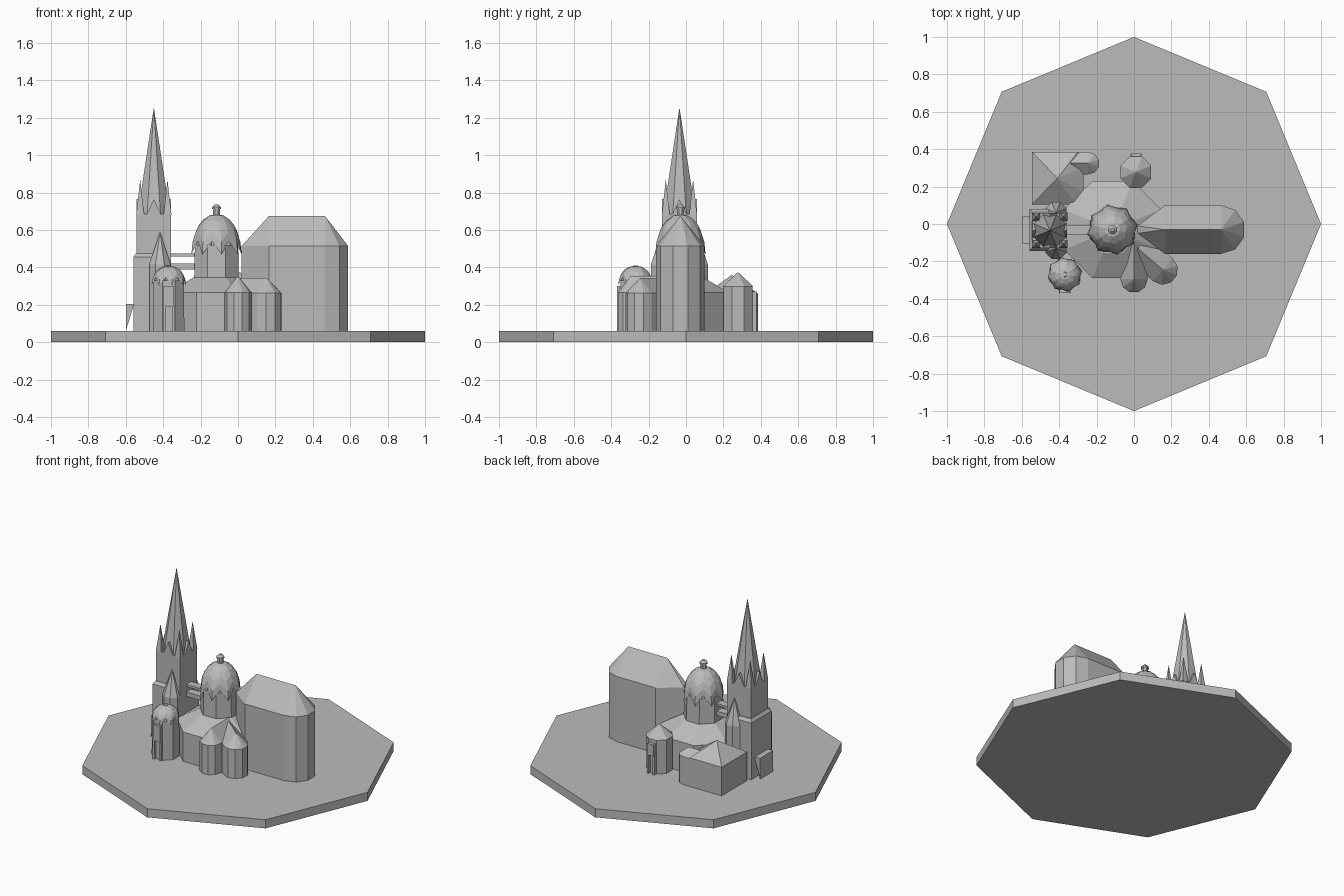
import bpy, bmesh
from math import sin, cos, pi, radians
from mathutils import Vector

cube = bpy.data.objects.get("Cube")
if cube:
    bpy.data.objects.remove(cube, do_unlink=True)

stone = bpy.data.materials.new("grey_stone")
stone.use_nodes = True
GREY = (0.5, 0.5, 0.5, 1)
stone.diffuse_color = GREY
stone.node_tree.nodes["Principled BSDF"].inputs["Base Color"].default_value = GREY

GROUND = 0.06
SINK = 0.05


def finish(name, bm):
    bmesh.ops.recalc_face_normals(bm, faces=bm.faces[:])
    mesh = bpy.data.meshes.new(name)
    bm.to_mesh(mesh)
    bm.free()
    mesh.materials.append(stone)
    obj = bpy.data.objects.new(name, mesh)
    bpy.context.collection.objects.link(obj)
    return obj


def hull(name, points):
    """Convex solid around the given points."""
    bm = bmesh.new()
    for p in points:
        bm.verts.new(p)
    res = bmesh.ops.convex_hull(bm, input=bm.verts[:])
    loose = {g for g in res["geom_interior"] + res["geom_unused"]
             if isinstance(g, bmesh.types.BMVert)}
    bmesh.ops.delete(bm, geom=list(loose), context="VERTS")
    bmesh.ops.dissolve_limit(bm, angle_limit=radians(1), verts=bm.verts[:], edges=bm.edges[:])
    return finish(name, bm)


def ring(x, y, z, r, n=8, turn=0.5):
    return [(x + r * cos(2 * pi * (i + turn) / n), y + r * sin(2 * pi * (i + turn) / n), z)
            for i in range(n)]


def box(name, x0, x1, y0, y1, z0, z1):
    return hull(name, [(x, y, z) for x in (x0, x1) for y in (y0, y1) for z in (z0, z1)])


def turret(name, x, y, r, eave, top, overhang=0.0, n=8):
    """Polygonal shaft with a pointed roof."""
    hull(name + "_shaft", ring(x, y, SINK, r, n) + ring(x, y, eave, r, n))
    hull(name + "_roof", ring(x, y, eave, r + overhang, n) + [(x, y, top)])


def apse(name, start, end, r, eave, ridge, steps=5, nose=None):
    """Long hall with a ridge roof, a faceted round end and an optional pointed start."""
    a, b = Vector(start), Vector(end)
    d = (b - a).normalized()
    side = Vector((-d.y, d.x))
    plan = [b + r * (cos(t) * d + sin(t) * side)
            for t in [pi * i / steps - pi / 2 for i in range(steps + 1)]]
    plan += [a + r * side, a - r * side]
    if nose:
        plan += [a - d * nose + side * 0.02, a - d * nose - side * 0.02]
    points = [(p.x, p.y, z) for p in plan for z in (SINK, eave)]
    hull(name, points + [(p.x, p.y, ridge) for p in (a, b)])


def folded_dome(name, x, y, r, low, high, top, lobes=8):
    """Dome with raised ribs, whose lower rim zigzags."""
    bm = bmesh.new()
    n = lobes * 2
    rows = []
    for k in range(5):
        t = k / 5 * pi / 2
        row = []
        for i in range(n):
            rib = i % 2 == 0
            base = low if rib else high
            rr = r * cos(t) * (1.0 if rib else 0.87)
            a = 2 * pi * i / n + pi / n
            row.append(bm.verts.new((x + rr * cos(a), y + rr * sin(a),
                                     base + (top - base) * sin(t))))
        rows.append(row)
    for lower, upper in zip(rows, rows[1:]):
        for i in range(n):
            j = (i + 1) % n
            bm.faces.new((lower[i], lower[j], upper[j], upper[i]))
    tip = bm.verts.new((x, y, top))
    for i in range(n):
        bm.faces.new((rows[-1][i], rows[-1][(i + 1) % n], tip))
    return finish(name, bm)


# Octagonal ground plate
hull("ground_plate", ring(0, 0, 0, 1, turn=0) + ring(0, 0, GROUND, 1, turn=0))

# Central octagonal hall with low sloping roof
CX, CY = -0.115, -0.03
hull("central_hall", ring(CX, CY, SINK, 0.281) + ring(CX, CY, 0.265, 0.281)
     + ring(CX, CY, 0.345, 0.135))

# Drum, ribbed dome and lantern
hull("dome_drum", ring(CX, CY, 0.3, 0.13) + ring(CX, CY, 0.52, 0.125))
folded_dome("main_dome", CX, CY, 0.137, 0.47, 0.54, 0.685)
hull("lantern", ring(CX, CY, 0.66, 0.02) + ring(CX, CY, 0.715, 0.02))
hull("lantern_cap", ring(CX, CY, 0.712, 0.026) + ring(CX, CY, 0.722, 0.026)
     + ring(CX, CY, 0.737, 0.01))

# Tall choir with rounded end
apse("choir", (0.165, CY), (0.465, CY), 0.13, 0.515, 0.675, nose=0.145)

# Two chapels beside the hall
apse("front_chapel", (0, -0.1), (0, -0.295), 0.073, 0.265, 0.355)
apse("corner_chapel", (0.02, -0.13), (0.155, -0.245), 0.08, 0.262, 0.343)

# Tower: west block, shaft and corner pinnacles
TX, TY, H = -0.45, -0.035, 0.093
hull("tower_west_block", [(x, y, z) for x in (-0.56, -0.4) for y in (-0.145, 0.08)
                          for z in (SINK, 0.455)]
     + [(x, y, 0.475) for x in (-0.545, -0.4) for y in (-0.13, 0.065)])
box("tower_shaft", TX - H, TX + H, TY - H, TY + H, SINK, 0.685)
for sx in (-1, 1):
    for sy in (-1, 1):
        x, y = TX + sx * 0.073, TY + sy * 0.073
        hull("corner_pinnacle", ring(x, y, 0.68, 0.03, 4) + [(x, y, 0.87)])

# Spire with a gable on each side
hull("spire", ring(TX, TY, 0.68, 0.094) + [(TX, TY, 1.255)])
for dx, dy in ((1, 0), (-1, 0), (0, 1), (0, -1)):
    face = Vector((TX + dx * H, TY + dy * H, 0.68))
    across = Vector((dy, dx, 0)) * 0.04
    peak = face + Vector((0, 0, 0.085))
    inward = Vector((-dx, -dy, 0)) * 0.06
    hull("spire_gable", [face + across, face - across, peak,
                         face + across + inward, face - across + inward, peak + inward])

# Stair turrets on both sides of the tower
for y in (0.06, -0.13):
    turret("stair_turret", -0.417, y, 0.062, 0.415, 0.59)

# West porch wedge
hull("west_porch", [(x, y, z) for y in (-0.105, 0.04)
                    for x, z in ((-0.6, 0.205), (-0.6, 0.06), (-0.555, 0.205))])

# Bridge beams from tower to drum
box("bridge_upper", -0.37, -0.22, -0.06, -0.005, 0.457, 0.473)
box("bridge_lower", -0.37, -0.22, -0.06, -0.005, 0.39, 0.42)

# Front baptistery with ribbed dome and portal
BX, BY = -0.37, -0.27
hull("baptistery", ring(BX, BY, SINK, 0.09) + ring(BX, BY, 0.33, 0.088))
folded_dome("baptistery_dome", BX, BY, 0.094, 0.305, 0.345, 0.408)
hull("baptistery_cap", ring(BX, BY, 0.395, 0.016) + ring(BX, BY, 0.411, 0.012))
box("portal_upper", BX - 0.028, BX + 0.028, BY - 0.1, BY, 0.19, 0.3)
for s in (-1, 1):
    x = BX + s * 0.024
    box("portal_pier", x - 0.008, x + 0.008, BY - 0.098, BY, SINK, 0.19)

# Rear octagonal turret with door bay
turret("rear_turret", 0.01, 0.278, 0.083, 0.298, 0.375, 0.006)
box("rear_turret_bay", -0.015, 0.035, 0.3, 0.378, 0.19, 0.27)
for x in (-0.012, 0.032):
    box("rear_turret_pier", x - 0.007, x + 0.007, 0.3, 0.376, SINK, 0.2)

# Rear annex with hipped roof and rounded wing
plan = [(-0.545, 0.105), (-0.545, 0.385), (-0.3, 0.385), (-0.27, 0.3), (-0.27, 0.17), (-0.31, 0.105)]
hull("rear_annex", [(x, y, z) for x, y in plan for z in (SINK, 0.26)] + [(-0.41, 0.245, 0.36)])
apse("annex_wing", (-0.4, 0.325), (-0.245, 0.325), 0.06, 0.255, 0.3)
